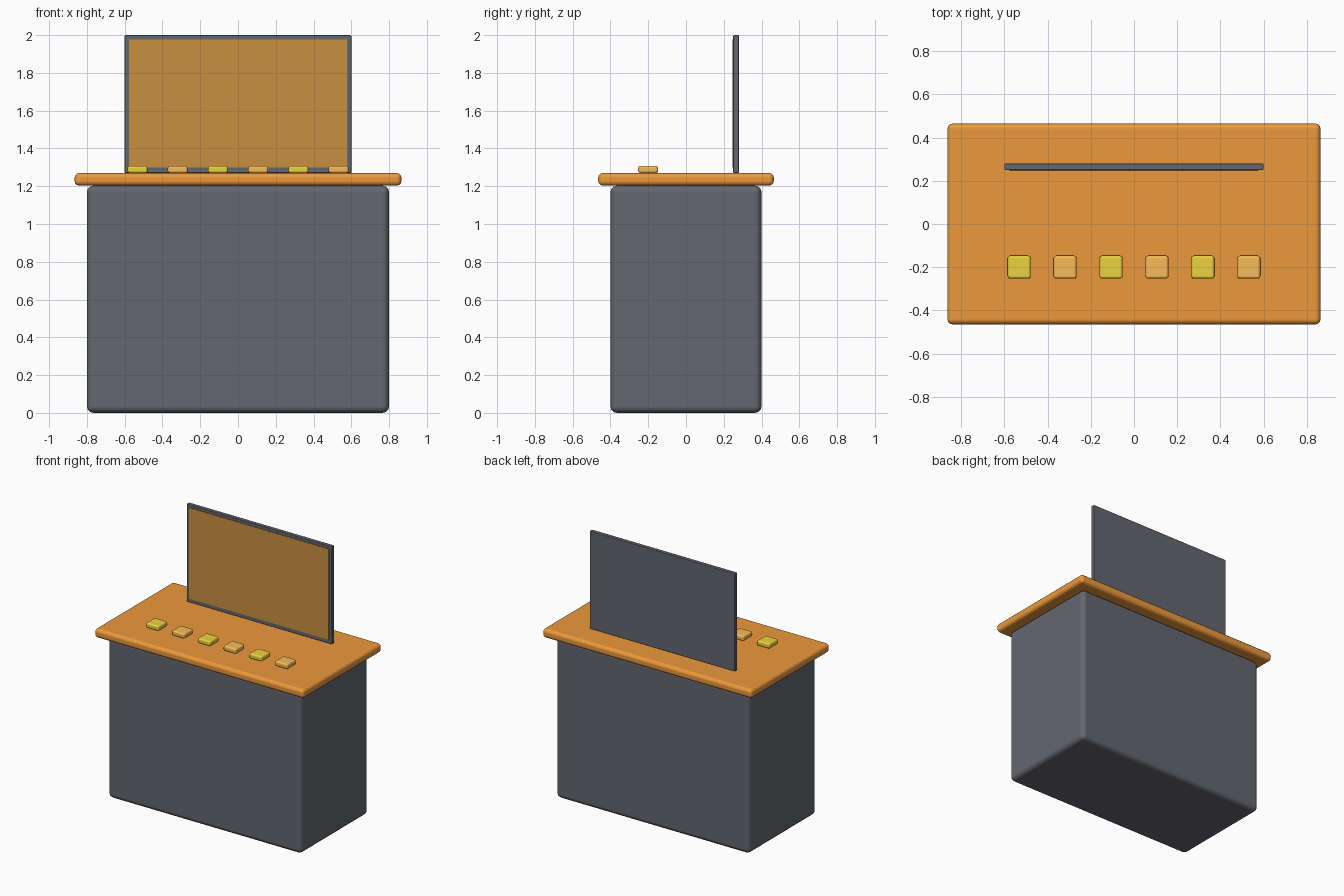
import bpy

if "Cube" in bpy.data.objects:
    bpy.data.objects.remove(bpy.data.objects["Cube"])


def material(name, rgb):
    mat = bpy.data.materials.new(name)
    mat.diffuse_color = (*rgb, 1)
    mat.use_nodes = True
    mat.node_tree.nodes["Principled BSDF"].inputs["Base Color"].default_value = mat.diffuse_color
    return mat


def rounded_box(name, lo, hi, mat, bevel=0, segments=3):
    """Box between two corners; rounded edges blend into truly flat faces."""
    centre = [(a + b) / 2 for a, b in zip(lo, hi)]
    bpy.ops.mesh.primitive_cube_add(size=1, location=centre)
    obj = bpy.context.object
    obj.name = name
    obj.scale = [b - a for a, b in zip(lo, hi)]
    bpy.ops.object.transform_apply(location=False, rotation=False, scale=True)
    obj.data.materials.append(mat)
    if bevel:
        bpy.ops.object.shade_smooth()
        mod = obj.modifiers.new("rounding", 'BEVEL')
        mod.width = bevel
        mod.segments = segments
        mod.harden_normals = True
        bpy.ops.object.modifier_apply(modifier=mod.name)
    return obj


charcoal = material("charcoal", (0.13, 0.135, 0.16))
orange = material("orange", (0.84, 0.32, 0.045))
amber = material("amber", (0.58, 0.28, 0.05))
yellow = material("yellow", (0.84, 0.65, 0.05))
tan = material("tan", (0.93, 0.50, 0.10))

# Cabinet and overhanging counter
rounded_box("cabinet", (-0.8, -0.4, 0), (0.8, 0.4, 1.203), charcoal, 0.035)
rounded_box("countertop", (-0.865, -0.465, 1.203), (0.865, 0.465, 1.27), orange, 0.025)

# Upright screen with a thin display panel on its front
rounded_box("screen_frame", (-0.6, 0.25, 1.27), (0.6, 0.28, 2.0), charcoal, 0.005, 2)
rounded_box("screen_panel", (-0.577, 0.246, 1.30), (0.577, 0.256, 1.978), amber)

# Row of six alternating buttons
for i in range(6):
    x = -0.532 + 0.2128 * i
    rounded_box(f"button_{i + 1}", (x - 0.053, -0.253, 1.27), (x + 0.053, -0.147, 1.308),
                tan if i % 2 else yellow, 0.012)
